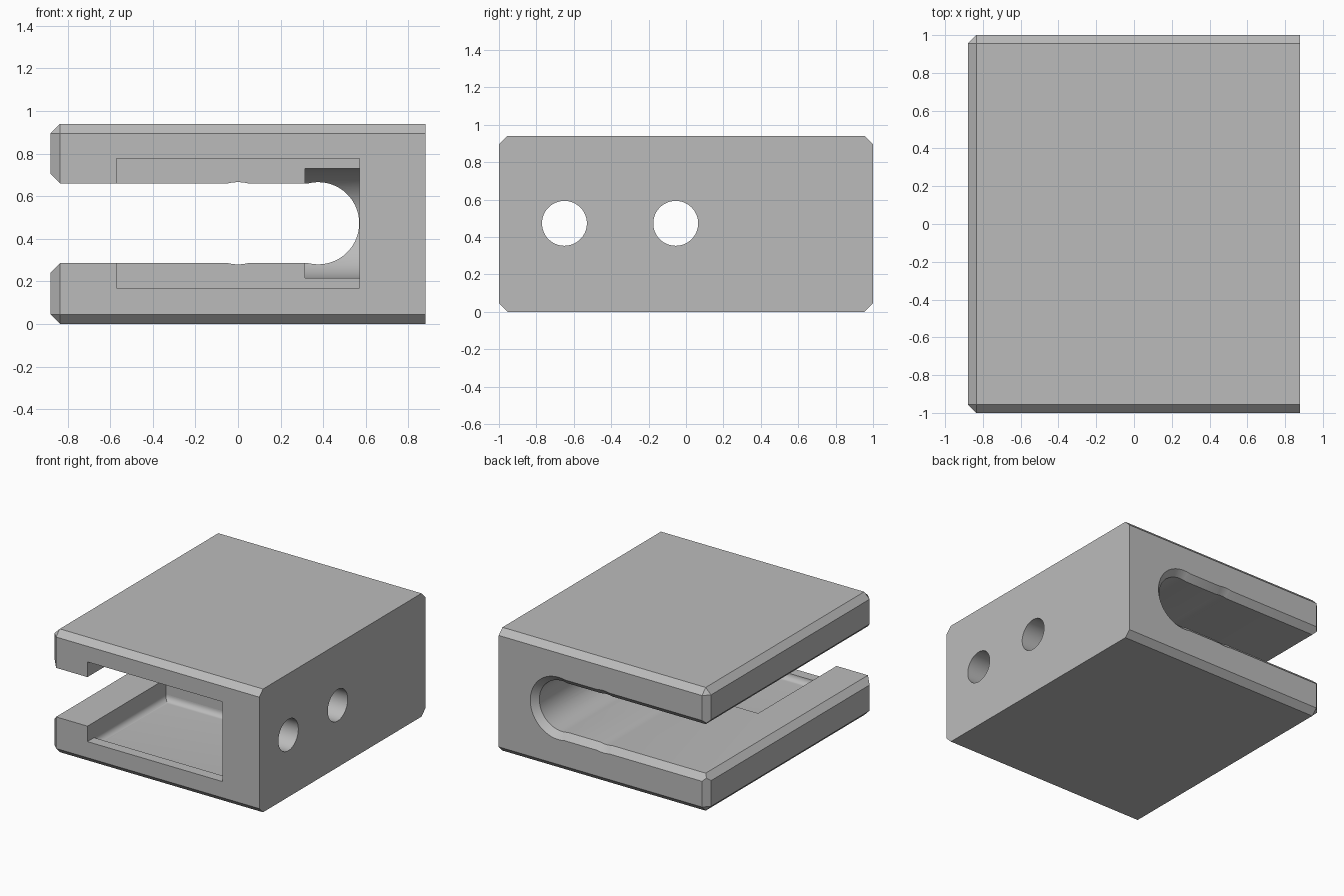
import bpy, bmesh
from math import pi, sin, cos, acos
from mathutils import Matrix, Vector

old = bpy.data.objects.get("Cube")
if old:
    bpy.data.objects.remove(old, do_unlink=True)

HALF_X, HEIGHT, CHAMFER = 0.88, 0.94, 0.045
MID = HEIGHT / 2 + 0.003          # height of slot and hole centre lines
SLOT_HALF, BORE = 0.187, 0.193    # half gap of the slot, radius of its bores
END_X, POCKET_X = 0.376, 0.57
HOLES_Y = (-0.65, -0.055)

grey = bpy.data.materials.new("light_grey")
grey.use_nodes = True
colour = (0.5, 0.5, 0.5, 1)
grey.diffuse_color = colour
grey.node_tree.nodes["Principled BSDF"].inputs["Base Color"].default_value = colour


def make_object(name, bm):
    bmesh.ops.recalc_face_normals(bm, faces=bm.faces)
    mesh = bpy.data.meshes.new(name)
    bm.to_mesh(mesh)
    bm.free()
    mesh.materials.append(grey)
    obj = bpy.data.objects.new(name, mesh)
    bpy.context.collection.objects.link(obj)
    return obj


def box(lo, hi):
    bm = bmesh.new()
    lo, hi = Vector(lo), Vector(hi)
    size = Matrix.Diagonal((*(hi - lo), 1))
    bmesh.ops.create_cube(bm, size=1, matrix=Matrix.Translation((lo + hi) / 2) @ size)
    return bm


def cylinder_x(name, radius, x0, x1, y):
    bm = bmesh.new()
    place = Matrix.Translation(((x0 + x1) / 2, y, MID)) @ Matrix.Rotation(pi / 2, 4, "Y")
    bmesh.ops.create_cone(bm, cap_ends=True, segments=64, radius1=radius,
                          radius2=radius, depth=x1 - x0, matrix=place)
    return make_object(name, bm)


def arc(cx, radius, start, end, steps):
    angles = [start + (end - start) * i / steps for i in range(steps + 1)]
    return [(cx + radius * cos(t), MID + radius * sin(t)) for t in angles]


def slot_profile(grow, flare):
    """Slot outline in x and z: open mouth, shallow bore, round closed end."""
    h, r = SLOT_HALF + grow, BORE + grow
    a, up = acos(h / r), pi / 2
    mouth = [(-HALF_X - 0.01, h + (CHAMFER + 0.01 if flare else 0)), (CHAMFER - HALF_X, h)]
    points = [(x, MID + z) for x, z in mouth]
    points += arc(0, r, up + a, up - a, 6)
    points += arc(END_X, r, up + a, -up - a, 32)
    points += arc(0, r, a - up, -up - a, 6)
    return points + [(x, MID - z) for x, z in reversed(mouth)]


def loft_y(name, sections):
    """Skin outlines placed at successive y positions."""
    bm = bmesh.new()
    rings = [[bm.verts.new((x, y, z)) for x, z in outline] for y, outline in sections]
    for a, b in zip(rings, rings[1:]):
        for i in range(len(a)):
            bm.faces.new((a[i - 1], a[i], b[i], b[i - 1]))
    bm.faces.new(rings[0])
    bm.faces.new(rings[-1])
    return make_object(name, bm)


# Block, chamfered everywhere except around its +x face
bm = box((-HALF_X, -1, 0), (HALF_X, 1, HEIGHT))
edges = [e for e in bm.edges if min(v.co.x for v in e.verts) < 0]
bmesh.ops.bevel(bm, geom=edges, offset=CHAMFER, segments=1, affect="EDGES")
body = make_object("clamp_body", bm)

# Through slot, with a chamfered mouth and a chamfered rear rim
cutters = [
    loft_y("slot_cutter", [(y, slot_profile(0, True)) for y in (-1.1, 1.1)]),
    loft_y("rear_rim_cutter", [(1 - CHAMFER, slot_profile(0, False)),
                               (1.01, slot_profile(CHAMFER + 0.01, False))]),
]

# Front pocket
cutters.append(make_object("pocket_cutter", box((-POCKET_X, -1.1, 0.168),
                                                (POCKET_X, HOLES_Y[1], 0.776))))

# Deeper rounded recess behind the front lip
bm = box((-POCKET_X, -0.92, 0.125), (POCKET_X, HOLES_Y[1], 0.819))
rim = [e for e in bm.edges if abs(e.verts[0].co.z - e.verts[1].co.z) < 0.01]
bmesh.ops.bevel(bm, geom=rim, offset=0.043, segments=9, profile=0.5, affect="EDGES")
cutters.append(make_object("recess_cutter", bm))

# Screw holes and the counterbore inside the slot
for y in HOLES_Y:
    cutters.append(cylinder_x("screw_hole_cutter", 0.12, 0.4, 1, y))
cutters.append(cylinder_x("counterbore_cutter", 0.258, 0.315, POCKET_X, HOLES_Y[1]))

for cutter in cutters:
    cutter.hide_render = True
    cut = body.modifiers.new(cutter.name, "BOOLEAN")
    cut.operation, cut.solver, cut.object = "DIFFERENCE", "EXACT", cutter

# Bake the cuts and drop the cutters
bpy.context.view_layer.update()
evaluated = body.evaluated_get(bpy.context.evaluated_depsgraph_get())
mesh = bpy.data.meshes.new_from_object(evaluated)
body.modifiers.clear()
body.data = mesh
mesh.materials.clear()
mesh.materials.append(grey)
for polygon in mesh.polygons:
    polygon.material_index = 0
for cutter in cutters:
    bpy.data.objects.remove(cutter, do_unlink=True)

bpy.ops.object.select_all(action="DESELECT")
body.select_set(True)
bpy.context.view_layer.objects.active = body
bpy.ops.object.shade_smooth_by_angle(angle=0.22)
